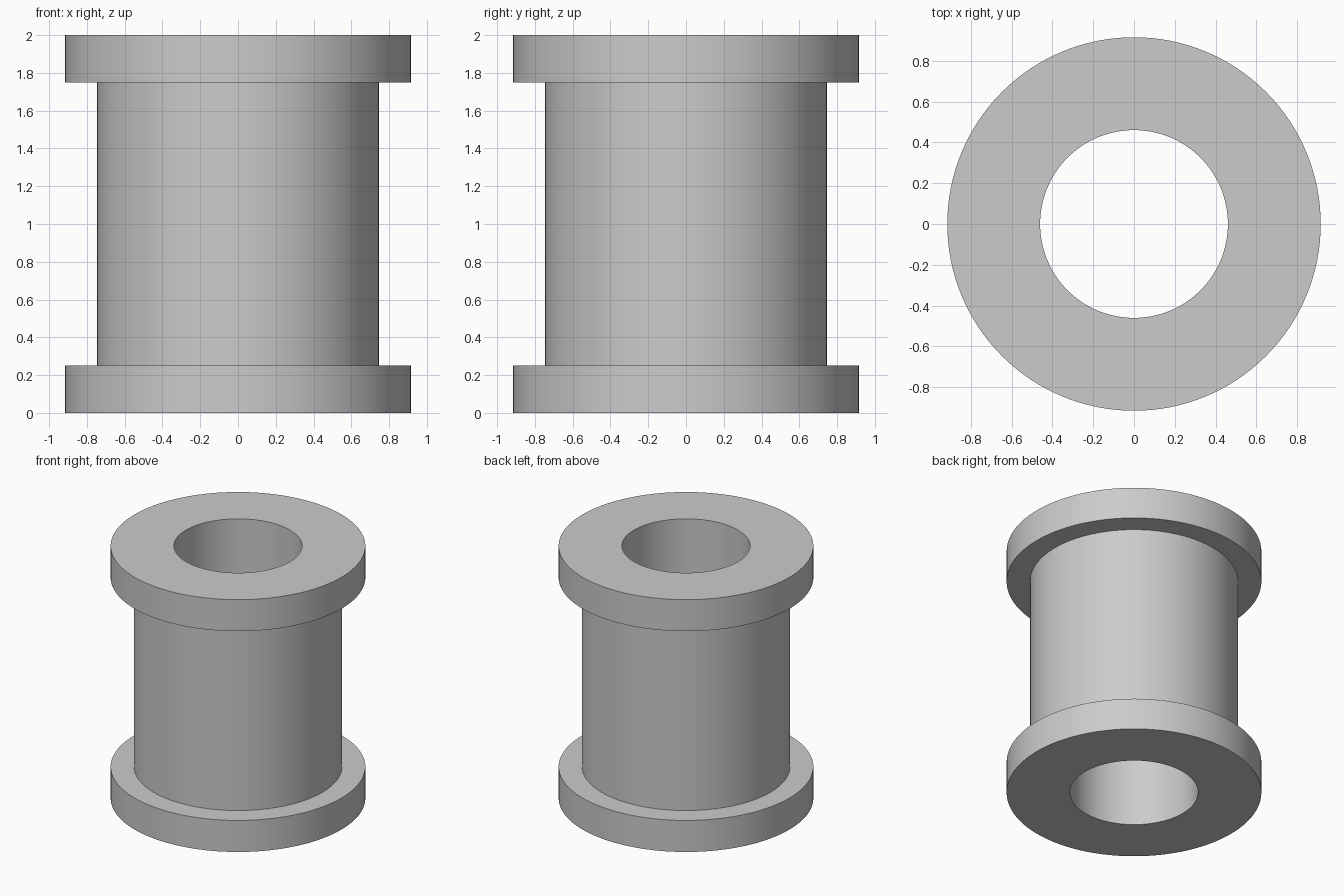
import bpy
import bmesh
import math

if "Cube" in bpy.data.objects:
    bpy.data.objects.remove(bpy.data.objects["Cube"], do_unlink=True)

SEGMENTS = 128
BORE, CORE, FLANGE = 0.46, 0.747, 0.915
HEIGHT, RIM = 2.0, 0.25

# Plain grey material
grey = bpy.data.materials.new("plain_grey")
grey.use_nodes = True
colour = (0.6, 0.6, 0.6, 1.0)
grey.diffuse_color = colour
grey.node_tree.nodes["Principled BSDF"].inputs["Base Color"].default_value = colour

# Closed half section: bore, two flanges and the narrower core between them
section = [
    (BORE, 0), (FLANGE, 0), (FLANGE, RIM), (CORE, RIM),
    (CORE, HEIGHT - RIM), (FLANGE, HEIGHT - RIM), (FLANGE, HEIGHT), (BORE, HEIGHT),
]

# Revolve the section into the flanged sleeve
bm = bmesh.new()
verts = [bm.verts.new((r, 0, z)) for r, z in section]
edges = [bm.edges.new((a, b)) for a, b in zip(verts, verts[1:] + verts[:1])]
bmesh.ops.spin(bm, geom=verts + edges, cent=(0, 0, 0), axis=(0, 0, 1),
               angle=math.tau, steps=SEGMENTS)
bmesh.ops.remove_doubles(bm, verts=bm.verts, dist=0.0001)
bmesh.ops.recalc_face_normals(bm, faces=bm.faces)
mesh = bpy.data.meshes.new("flanged_sleeve")
bm.to_mesh(mesh)
bm.free()
mesh.materials.append(grey)

sleeve = bpy.data.objects.new("flanged_sleeve", mesh)
bpy.context.collection.objects.link(sleeve)

# Smooth walls with crisp rims
bpy.ops.object.select_all(action="DESELECT")
sleeve.select_set(True)
bpy.context.view_layer.objects.active = sleeve
bpy.ops.object.shade_smooth_by_angle(angle=math.radians(30))
